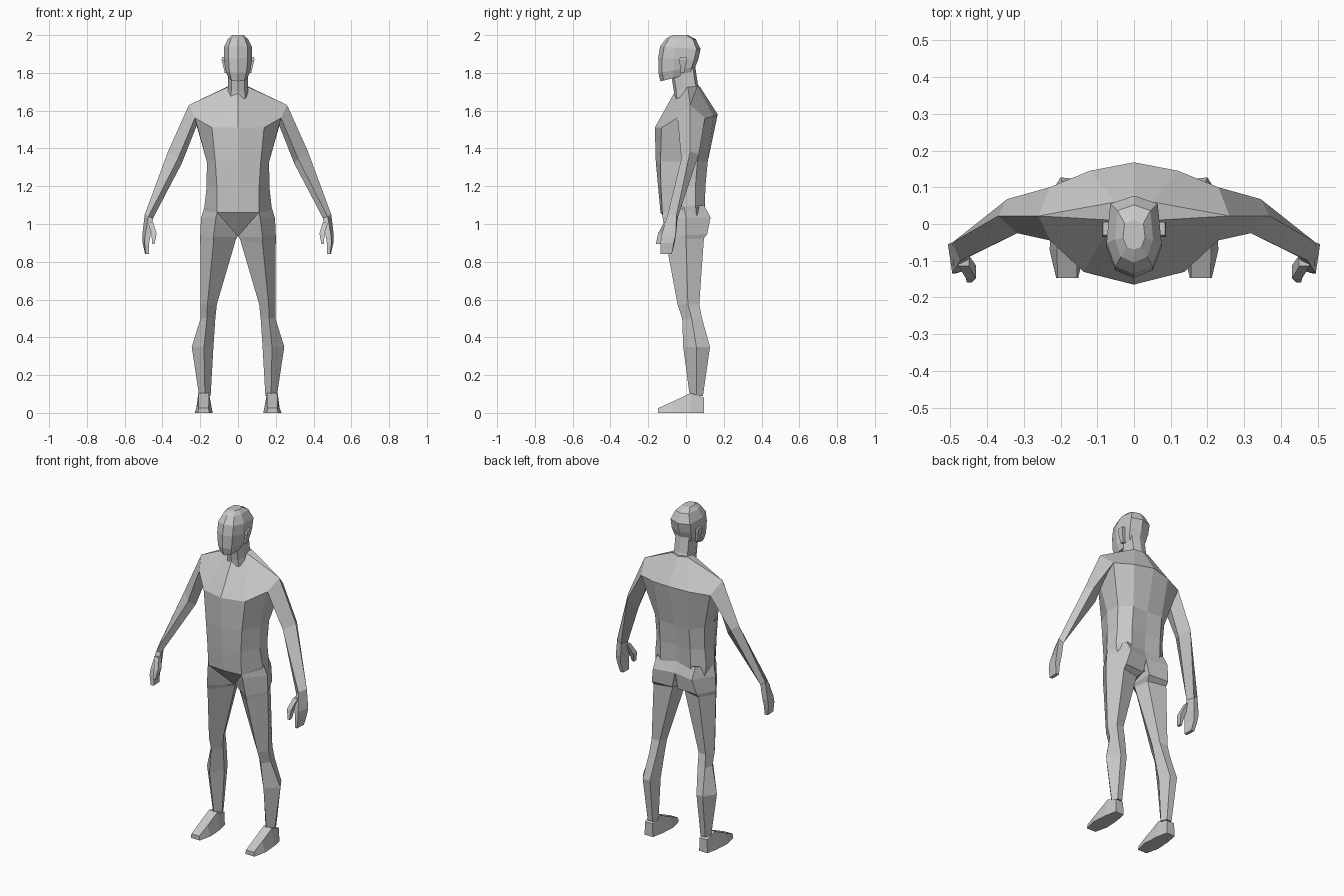
import bpy, bmesh

clay = bpy.data.materials.new("plain_grey")
clay.diffuse_color = (0.58, 0.58, 0.58, 1)


def loft(name, rings):
    """Skin a stack of point rings into a closed flat-shaded solid."""
    bm = bmesh.new()
    vs = [[bm.verts.new(p) for p in r] for r in rings]
    n = len(rings[0])
    for a, b in zip(vs, vs[1:]):
        for i in range(n):
            j = (i + 1) % n
            bm.faces.new((a[i], a[j], b[j], b[i]))
    bm.faces.new(vs[0])
    bm.faces.new(vs[-1])
    bmesh.ops.remove_doubles(bm, verts=bm.verts, dist=0.0005)
    bmesh.ops.recalc_face_normals(bm, faces=bm.faces)
    me = bpy.data.meshes.new(name)
    bm.to_mesh(me)
    bm.free()
    me.materials.append(clay)
    ob = bpy.data.objects.new(name, me)
    bpy.context.collection.objects.link(ob)
    return ob


def whole(half):
    """Mirror a half ring (front centre to back centre) into a full ring."""
    return half + [(-x, y, z) for x, y, z in half[-2:0:-1]]


def pair(name, rings):
    """Left and right copies of a side part."""
    for side, s in (("right", 1), ("left", -1)):
        loft(side + "_" + name, [[(s * x, y, z) for x, y, z in r] for r in rings])


def box_ring(x0, x1, y0, y1, z):
    return [(x0, y0, z), (x1, y0, z), (x1, y1, z), (x0, y1, z)]


def level(z, pts):
    return [(x, y, z) for x, y in pts]


# Torso: crotch wedge, waist, ribs, chest, shoulder line
shoulder = (0.26, 0.022, 1.63)
torso = [
    [(0, -.03, .935), (.11, -.125, 1.06), (.16, -.03, 1.0), (.16, .06, 1.0), (.1, .09, 1.0), (0, .08, .97)],
    [(0, -.135, 1.06), (.11, -.125, 1.06), (.178, -.02, 1.09), (.17, .05, 1.1), (.1, .1, 1.1), (0, .09, 1.1)],
    level(1.2, [(0, -.148), (.112, -.133), (.166, -.03), (.16, .05), (.1, .103), (0, .097)]),
    level(1.33, [(0, -.16), (.12, -.135), (.165, -.03), (.165, .06), (.1, .115), (0, .113)]),
    [(0, -.165, 1.51), (.138, -.13, 1.51), (.228, -.045, 1.562), (.23, .1, 1.56), (.12, .145, 1.57), (0, .168, 1.58)],
    [(0, -.065, 1.69), (.055, .01, 1.725), shoulder, shoulder, (.05, .06, 1.73), (0, .075, 1.725)],
]
loft("torso", [whole(r) for r in torso])

# Head and neck share one half outline, scaled for every level
OUTLINE = [(0, 0), (.68, .1), (1, .4), (.86, .9), (0, 1)]


def head_ring(zf, zb, yf, yb, w):
    return whole([(u * w, yf + (yb - yf) * t, zf + (zb - zf) * t) for u, t in OUTLINE])


loft("head", [head_ring(*r) for r in (
    (1.755, 1.80, -.135, .04, .05), (1.80, 1.83, -.146, .048, .066),
    (1.88, 1.87, -.147, .065, .075), (1.94, 1.925, -.137, .077, .075),
    (1.982, 1.978, -.105, .052, .052), (2.0, 2.0, -.07, .01, .03))])
loft("neck", [head_ring(*r) for r in (
    (1.66, 1.70, -.062, .078, .056), (1.70, 1.745, -.064, .062, .052),
    (1.79, 1.84, -.078, .048, .052))])

# Ears
pair("ear", [box_ring(.05, .07, -.03, -.01, 1.80),
             box_ring(.05, .087, -.035, .005, 1.87),
             box_ring(.05, .085, -.03, .005, 1.885)])

# Arms: ridge, front, inner and back edges from shoulder to wrist
pair("arm", [
    [shoulder, (.228, -.045, 1.562), (.215, .03, 1.53), (.23, .1, 1.56)],
    [(.37, .022, 1.385), (.318, -.025, 1.345), (.298, .025, 1.32), (.345, .068, 1.37)],
    [(.494, -.05, 1.05), (.474, -.1, 1.04), (.45, -.09, 1.03), (.465, -.045, 1.03)],
])

# Hands with a curled finger block and a thumb
pair("hand", [
    [(.494, -.05, 1.05), (.474, -.1, 1.04), (.45, -.09, 1.03), (.465, -.045, 1.03)],
    [(.507, -.055, .94), (.492, -.13, .94), (.462, -.12, .95), (.472, -.052, .95)],
    [(.505, -.065, .9), (.495, -.135, .9), (.47, -.13, .9), (.478, -.06, .9)],
    [(.492, -.075, .842), (.488, -.135, .842), (.47, -.13, .842), (.472, -.075, .842)],
])
pair("thumb", [box_ring(.45, .478, -.115, -.085, 1.01),
               box_ring(.431, .458, -.148, -.112, .95),
               box_ring(.442, .455, -.16, -.135, .893)])

# Legs: inner, front, outer, back outer and back inner edges
pair("leg", [
    [(0, -.03, .935), (.11, -.125, 1.06), (.178, -.01, 1.09), (.13, .095, 1.1), (0, .09, 1.1)],
    [(0, -.03, .935), (.116, -.124, 1.04), (.196, 0, 1.03), (.13, .13, 1.035), (0, .105, 1.035)],
    [(.004, -.02, .93), (.13, -.11, .93), (.2, 0, .94), (.15, .112, .945), (.02, .105, .945)],
    [(.012, -.01, .915), (.13, -.105, .9), (.2, 0, .92), (.15, .095, .925), (.04, .07, .925)],
    level(.575, [(.112, .02), (.162, -.045), (.198, .01), (.18, .07), (.13, .065)]),
    level(.5, [(.12, .03), (.165, -.02), (.198, .03), (.185, .085), (.137, .085)]),
    level(.35, [(.13, .055), (.18, -.015), (.245, .055), (.2, .127), (.155, .122)]),
    level(.09, [(.145, .055), (.175, .02), (.206, .055), (.192, .09), (.16, .09)]),
])

# Feet: heel to toe sections, narrower on top than at the sole
pair("foot", [[(.182 - w, y, 0), (.182 + w, y, 0), (.182 + t, y, h), (.182 - t, y, h)]
              for y, w, t, h in ((.095, .028, .024, .08), (.025, .042, .028, .105),
                                 (-.07, .048, .028, .06), (-.147, .03, .026, .025))])
